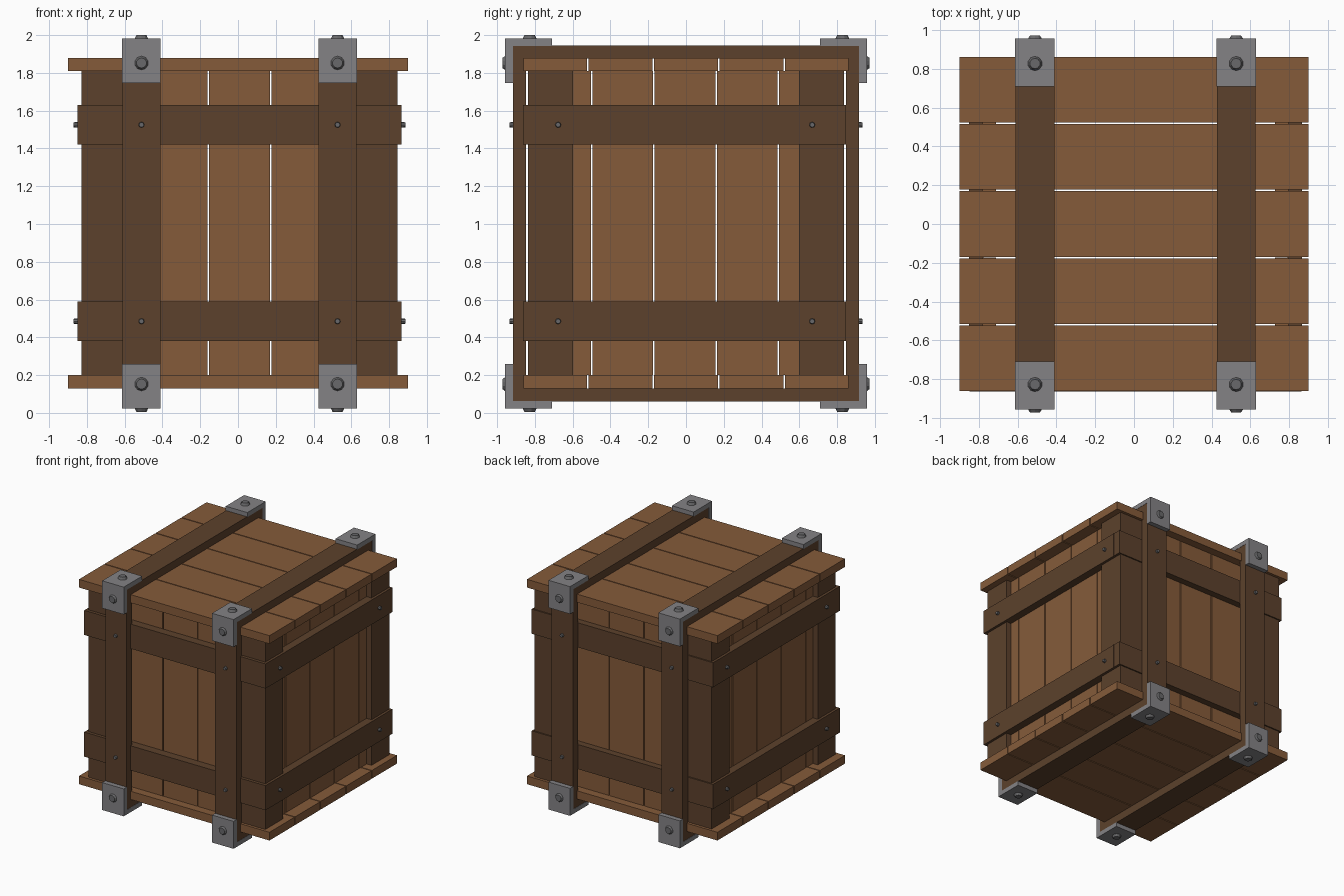
import bpy, bmesh, math
from mathutils import Vector, Matrix

if "Cube" in bpy.data.objects:
    bpy.data.objects.remove(bpy.data.objects["Cube"])


def material(name, rgb):
    m = bpy.data.materials.new(name)
    m.diffuse_color = (*rgb, 1)
    m.use_nodes = True
    m.node_tree.nodes["Principled BSDF"].inputs["Base Color"].default_value = m.diffuse_color
    return m


LIGHT = material("light_wood", (0.235, 0.105, 0.042))
DARK = material("dark_wood", (0.107, 0.053, 0.025))
STEEL = material("steel_grey", (0.23, 0.225, 0.235))
BOLT = material("bolt_grey", (0.14, 0.14, 0.145))


def finish(bm, name, mat):
    bmesh.ops.recalc_face_normals(bm, faces=bm.faces)
    me = bpy.data.meshes.new(name)
    bm.to_mesh(me)
    bm.free()
    me.materials.append(mat)
    ob = bpy.data.objects.new(name, me)
    bpy.context.collection.objects.link(ob)
    return ob


def box(name, mat, x, y, z):
    """Box from (low, high) ranges on each axis."""
    bm = bmesh.new()
    bmesh.ops.create_cube(bm, size=1)
    for v in bm.verts:
        v.co = [(r[0] + r[1]) / 2 + c * (r[1] - r[0])
                for c, r in zip(v.co, (x, y, z))]
    return finish(bm, name, mat)


def prism(name, mat, profile, x0, x1):
    """Extrude a (y, z) profile along x."""
    bm = bmesh.new()
    f = bm.faces.new([bm.verts.new((x0, y, z)) for y, z in profile])
    new = bmesh.ops.extrude_face_region(bm, geom=[f])["geom"]
    verts = [g for g in new if isinstance(g, bmesh.types.BMVert)]
    bmesh.ops.translate(bm, verts=verts, vec=(x1 - x0, 0, 0))
    return finish(bm, name, mat)


def stud(name, mat, base, direction, r0, r1, height, sides):
    """Tapered bolt head standing on a surface."""
    bm = bmesh.new()
    d = Vector(direction)
    rot = d.to_track_quat('Z', 'Y').to_matrix().to_4x4()
    # sink the base slightly into the surface below
    mid = Vector(base) + d * (height / 2 - 0.002)
    bmesh.ops.create_cone(bm, cap_ends=True, segments=sides, radius1=r0,
                          radius2=r1, depth=height + 0.004,
                          matrix=Matrix.Translation(mid) @ rot)
    return finish(bm, name, mat)


GAP = 0.004
CX = 0.008          # the frame sits slightly right of centre

# Lid and floor boards, running along x
for part, z in (("lid_board", (1.81, 1.88)), ("floor_board", (0.13, 0.20))):
    for i in range(5):
        y = -0.865 + i * 0.346
        box(part, LIGHT, (-0.9, 0.9), (y + GAP, y + 0.346 - GAP), z)

# Upright wall boards on all four sides
wall_z = (0.20, 1.81)
for s in (-1, 1):
    depth = sorted((s * 0.72, s * 0.79))
    for i in range(5):
        a = max(-0.79, -0.8225 + i * 0.329) + GAP
        b = min(0.79, -0.8225 + (i + 1) * 0.329) - GAP
        box("end_wall_board", LIGHT, (a + CX, b + CX), depth, wall_z)
        lo, hi = max(a, -0.72), min(b, 0.72)
        box("side_wall_board", LIGHT, [d + CX for d in depth],
            (lo - 0.005, hi - 0.005), wall_z)

# Corner posts
for sx in (-1, 1):
    for sy in (-1, 1):
        box("corner_post", DARK,
            sorted((CX + sx * 0.597, CX + sx * 0.836)),
            sorted((sy * 0.597, sy * 0.837)), wall_z)

# Horizontal rails around the body, with nails on the sides
CY = -0.008
for z0 in (0.38, 1.42):
    rz = (z0, z0 + 0.21)
    for s in (-1, 1):
        box("end_rail", DARK, (CX - 0.857, CX + 0.857),
            sorted((CY + s * 0.785, CY + s * 0.856)), rz)
        xo = CX + s * 0.858
        box("side_rail", DARK, sorted((CX + s * 0.785, xo)),
            (CY - 0.785, CY + 0.785), rz)
        for y in (-0.677, 0.668):
            stud("rail_nail", BOLT, (xo, y, z0 + 0.105), (s, 0, 0),
                 0.016, 0.013, 0.02, 8)

# Two wooden bands wrapping front, back, top and bottom
for cx in (-0.511, 0.527):
    bx = (cx - 0.1, cx + 0.1)
    for s in (-1, 1):
        box("band_upright", DARK, bx, sorted((s * 0.847, s * 0.917)),
            (0.06, 1.945))
        for z in (0.485, 1.525):
            stud("band_nail", BOLT, (cx, s * 0.917, z), (0, s, 0),
                 0.016, 0.013, 0.018, 8)
    box("top_band", DARK, bx, (-0.847, 0.847), (1.877, 1.945))
    box("bottom_band", DARK, bx, (-0.847, 0.847), (0.06, 0.13))

    # Steel corner brackets with a bolt on each leg
    for sy in (-1, 1):
        for sz in (-1, 1):
            def h(z):
                return 1.0025 + sz * z
            shape = [(0.958, 0.979), (0.71, 0.979), (0.71, 0.940),
                     (0.915, 0.940), (0.915, 0.745), (0.958, 0.745)]
            prism("corner_bracket", STEEL,
                  [(sy * y, h(z)) for y, z in shape],
                  cx - 0.102, cx + 0.102)
            for base, d, tall in (
                    ((cx, sy * 0.958, h(0.85)), (0, sy, 0), 0.014),
                    ((cx, sy * 0.828, h(0.979)), (0, 0, sz), 0.02)):
                stud("bracket_bolt", BOLT, base, d, 0.039, 0.027, tall, 10)
